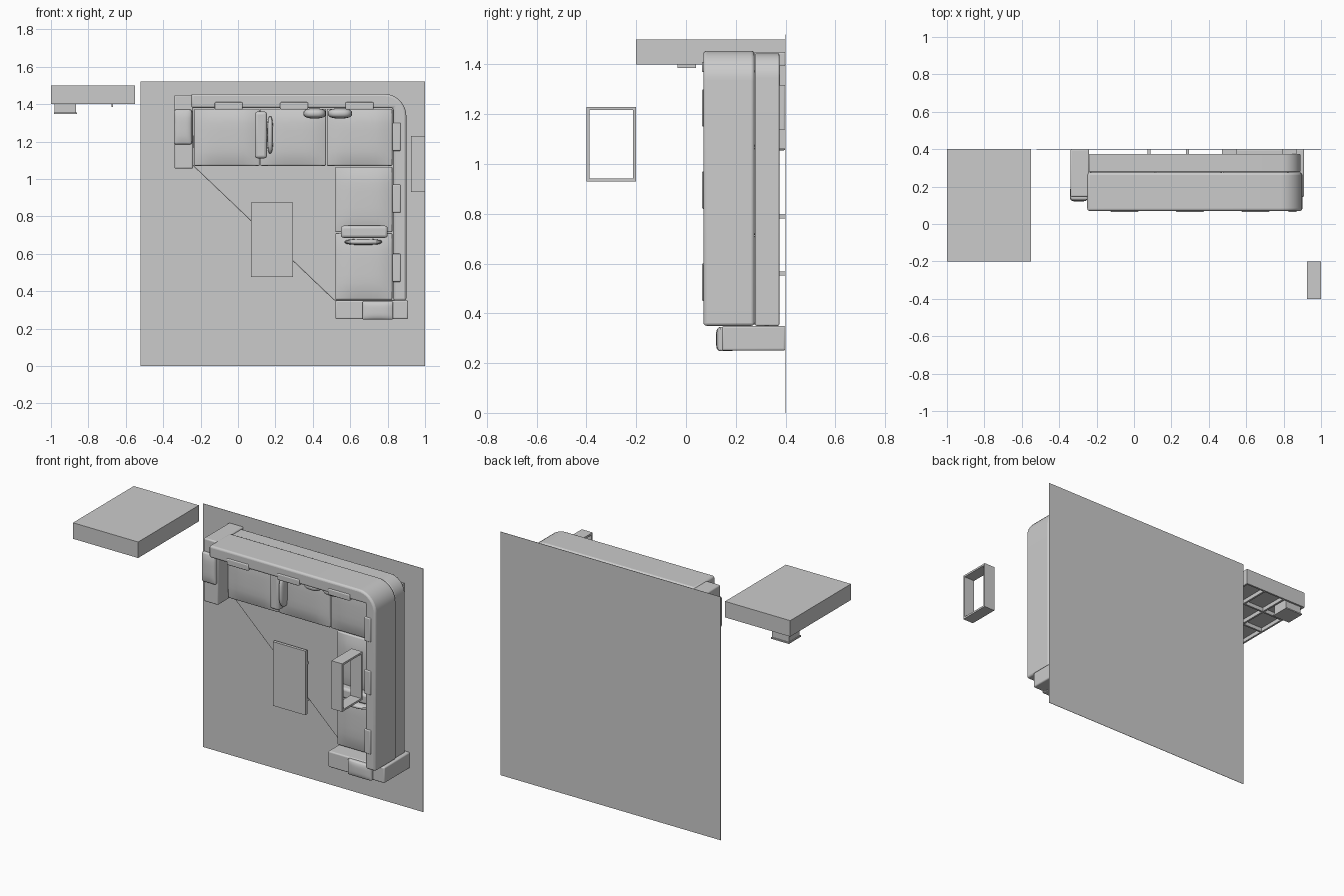
import bpy, bmesh, math

if "Cube" in bpy.data.objects:
    bpy.data.objects.remove(bpy.data.objects["Cube"])


def finish(name, bm, bevel=0.0, segs=3, smooth=True):
    bmesh.ops.recalc_face_normals(bm, faces=bm.faces)
    me = bpy.data.meshes.new(name)
    bm.to_mesh(me)
    bm.free()
    ob = bpy.data.objects.new(name, me)
    bpy.context.collection.objects.link(ob)
    if bevel:
        m = ob.modifiers.new("bevel", 'BEVEL')
        m.width, m.segments = bevel, segs
        m.limit_method, m.angle_limit = 'ANGLE', math.radians(40)
    if smooth:
        bpy.ops.object.select_all(action='DESELECT')
        bpy.context.view_layer.objects.active = ob
        ob.select_set(True)
        bpy.ops.object.shade_smooth_by_angle(angle=math.radians(35))
    return ob


def box(name, x, y, z, bevel=0.0, segs=3):
    bm = bmesh.new()
    bmesh.ops.create_cube(bm, size=1)
    for v in bm.verts:
        v.co = [(a + b) / 2 + c * (b - a) for (a, b), c in zip((x, y, z), v.co)]
    return finish(name, bm, bevel, segs, bevel > 0)


def prism(name, pts, y0, y1, bevel=0.0):
    # outline in x-z pushed along y
    bm = bmesh.new()
    f = bm.faces.new([bm.verts.new((px, y0, pz)) for px, pz in pts])
    r = bmesh.ops.extrude_face_region(bm, geom=[f])
    for v in r["geom"]:
        if isinstance(v, bmesh.types.BMVert):
            v.co.y = y1
    return finish(name, bm, bevel)


def cushion(name, x, y, z, puff=0.018, bevel=0.02):
    # soft box whose top (-y) swells in the middle
    bm = bmesh.new()
    bmesh.ops.create_cube(bm, size=2)
    bmesh.ops.subdivide_edges(bm, edges=bm.edges[:], cuts=7, use_grid_fill=True)
    for v in bm.verts:
        u, w, t = v.co
        s = (1 - u ** 4) * (1 - t ** 4)
        v.co = ((x[0] + x[1]) / 2 + u * (x[1] - x[0]) / 2,
                (y[0] + y[1]) / 2 + w * (y[1] - y[0]) / 2 - (puff * s if w < 0 else 0),
                (z[0] + z[1]) / 2 + t * (z[1] - z[0]) / 2)
    return finish(name, bm, bevel)


def pillow(name, c, r):
    bm = bmesh.new()
    bmesh.ops.create_uvsphere(bm, u_segments=24, v_segments=12, radius=1)
    for v in bm.verts:
        # squared-off ellipsoid
        v.co = [ci + math.copysign(abs(k) ** 0.75, k) * ri for ci, ri, k in zip(c, r, v.co)]
    return finish(name, bm)


def corner(cx, cz, r, n=10):
    return [(cx + r * math.sin(i / n * math.pi / 2), cz + r * math.cos(i / n * math.pi / 2))
            for i in range(n + 1)]


# rug: the whole room group lies on its side, "up" is -y
box("rug", (-0.52, 1.0), (0.398, 0.4), (0, 1.52))

# sofa base and back
prism("sofa_base", [(-0.24, 1.445)] + corner(0.79, 1.345, 0.1)
      + [(0.89, 0.35), (0.515, 0.35), (-0.24, 1.07)], 0.277, 0.375, 0.006)
prism("sofa_back", [(-0.25, 1.455)] + corner(0.78, 1.335, 0.12)
      + [(0.90, 0.35), (0.83, 0.35), (0.83, 1.38), (-0.25, 1.38)], 0.07, 0.275, 0.012)
for i, (fx, fz) in enumerate([(0.83, 1.355), (0.51, 1.10)]):
    box(f"sofa_foot_{i}", (fx - 0.04, fx + 0.04), (0.37, 0.4), (fz - 0.04, fz + 0.04))

# seat cushions
seats = [((-0.235, 0.115), (1.07, 1.375)), ((0.12, 0.47), (1.07, 1.375)),
         ((0.475, 0.825), (1.07, 1.375)), ((0.52, 0.825), (0.715, 1.065)),
         ((0.52, 0.825), (0.355, 0.71))]
for i, (x, z) in enumerate(seats):
    cushion(f"seat_cushion_{i}", x, (0.235, 0.285), z)

# armrests with a raised pad in the middle
box("left_armrest", (-0.34, -0.24), (0.145, 0.4), (1.055, 1.45), 0.008)
cushion("left_armrest_pad", (-0.342, -0.247), (0.13, 0.19), (1.185, 1.37), 0.01, 0.012)
box("lower_armrest", (0.52, 0.91), (0.145, 0.4), (0.25, 0.35), 0.008)
cushion("lower_armrest_pad", (0.665, 0.83), (0.13, 0.19), (0.248, 0.345), 0.01, 0.012)

# covers draped over the back
for i, c in enumerate((-0.05, 0.30, 0.65)):
    box(f"top_cover_{i}", (c - 0.075, c + 0.075), (0.064, 0.12), (1.37, 1.41), 0.006)
for i, c in enumerate((1.225, 0.895, 0.525)):
    box(f"side_cover_{i}", (0.825, 0.87), (0.064, 0.12), (c - 0.075, c + 0.075), 0.006)

# dividers and throw pillows
box("divider_upper", (0.09, 0.155), (0.18, 0.27), (1.11, 1.36), 0.015)
box("divider_lower", (0.55, 0.80), (0.18, 0.27), (0.685, 0.75), 0.015)
pillow("pillow_a", (0.172, 0.215, 1.235), (0.016, 0.05, 0.10))
pillow("pillow_b", (0.67, 0.215, 0.663), (0.10, 0.05, 0.016))
pillow("pillow_c", (0.41, 0.18, 1.35), (0.06, 0.06, 0.027))
pillow("pillow_d", (0.545, 0.18, 1.35), (0.065, 0.06, 0.027))

# coffee table
box("table_top", (0.07, 0.295), (0.243, 0.262), (0.475, 0.875))
for i, lx in enumerate((0.08, 0.285)):
    for j, lz in enumerate((0.56, 0.79)):
        box(f"table_leg_{i}{j}", (lx - 0.008, lx + 0.008), (0.26, 0.4), (lz - 0.008, lz + 0.008))

# cabinet, its open face towards -z
box("cabinet_back", (-1.0, -0.55), (-0.2, 0.4), (1.425, 1.5))
for i, x in enumerate((-1.0, -0.85, -0.7, -0.562)):
    box(f"cabinet_upright_{i}", (x, x + 0.012), (-0.2, 0.4), (1.4, 1.426))
for i, y in enumerate((-0.2, 0.0, 0.19, 0.388)):
    box(f"cabinet_shelf_{i}", (-1.0, -0.55), (y, y + 0.012), (1.4, 1.426))
box("cabinet_drawer", (-0.98, -0.865), (0.28, 0.385), (1.355, 1.43))
box("cabinet_drawer_front", (-0.985, -0.86), (0.27, 0.392), (1.347, 1.355))
box("cabinet_handle", (-0.675, -0.667), (-0.035, 0.04), (1.385, 1.43))

# open wall frame
for i, y in enumerate((-0.4, -0.212)):
    box(f"frame_side_{i}", (0.925, 1.0), (y, y + 0.012), (0.93, 1.23))
for i, z in enumerate((0.93, 1.218)):
    box(f"frame_rail_{i}", (0.925, 1.0), (-0.4, -0.2), (z, z + 0.012))
